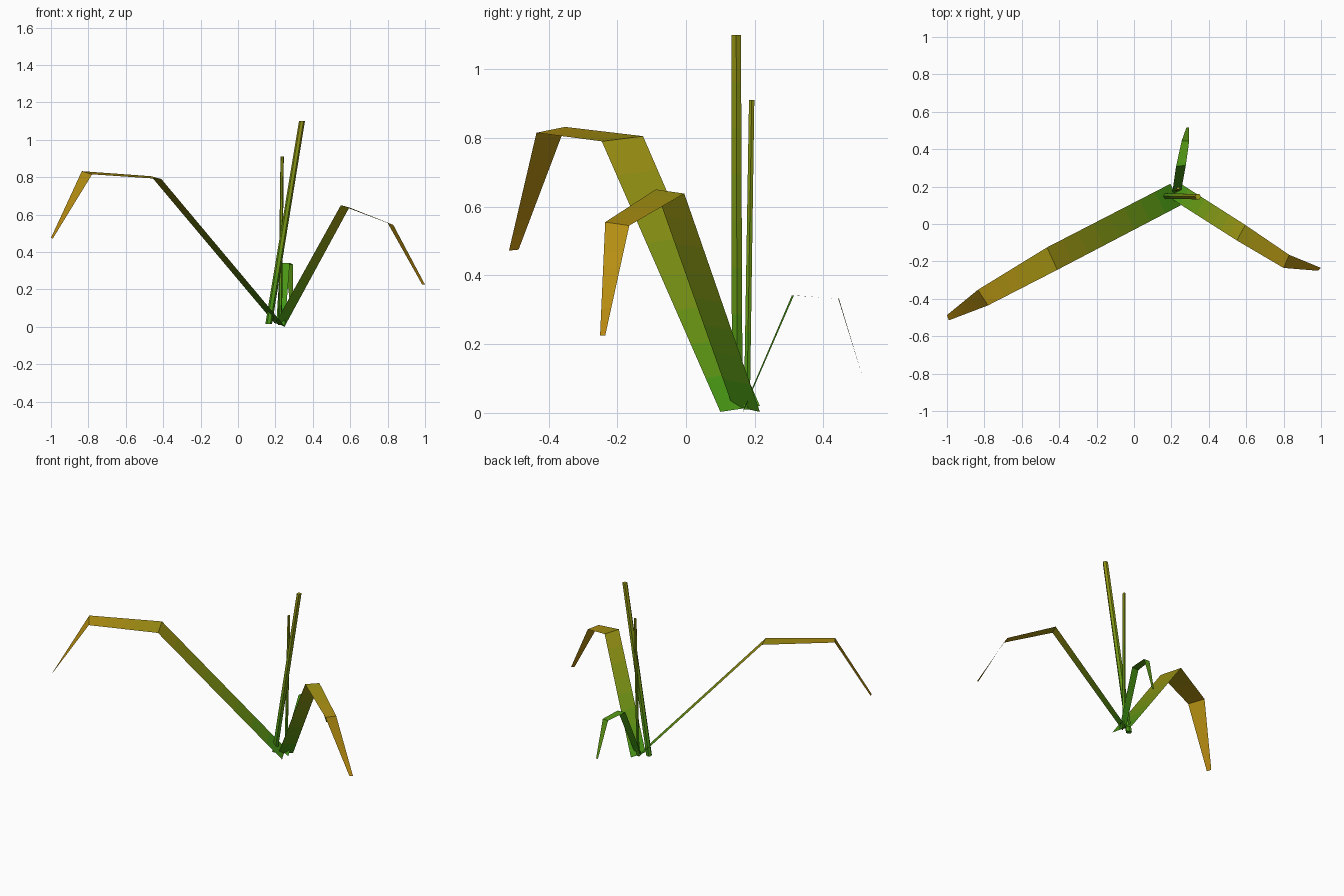
import bpy, bmesh, math
from mathutils import Vector

if "Cube" in bpy.data.objects:
    bpy.data.objects.remove(bpy.data.objects["Cube"])

GREEN = Vector((0.05, 0.32, 0.008))
AMBER = Vector((0.52, 0.27, 0.006))
SHADES, BANDS = 24, 8
palette = []
for i in range(SHADES):
    m = bpy.data.materials.new(f"leaf_shade_{i:02d}")
    c = GREEN.lerp(AMBER, i / (SHADES - 1))
    m.diffuse_color = (*c, 1)
    m.use_nodes = True
    m.node_tree.nodes["Principled BSDF"].inputs["Base Color"].default_value = m.diffuse_color
    palette.append(m)


def finish(name, bm):
    me = bpy.data.meshes.new(name)
    bm.to_mesh(me)
    bm.free()
    for m in palette:
        me.materials.append(m)
    bpy.context.collection.objects.link(bpy.data.objects.new(name, me))


def shade(t):
    return min(SHADES - 1, round(t * (SHADES - 1)))


def loft(name, rings, tints, closed=False):
    """Skin cross-sections, split in colour bands from green to amber."""
    bm = bmesh.new()
    rows, row_tint = [], []
    for k in range(len(rings) - 1):
        last = k == len(rings) - 2
        for s in range(BANDS + last):
            f = s / BANDS
            rows.append([bm.verts.new(Vector(a).lerp(Vector(b), f))
                         for a, b in zip(rings[k], rings[k + 1])])
            row_tint.append(tints[k] + (tints[k + 1] - tints[k]) * f)
    n = len(rings[0])
    for i in range(len(rows) - 1):
        a, b = rows[i], rows[i + 1]
        for j in range(n if closed else n - 1):
            q = (j + 1) % n
            face = bm.faces.new((a[j], a[q], b[q], b[j]))
            face.material_index = shade((row_tint[i] + row_tint[i + 1]) / 2)
    if closed:
        bm.faces.new(rows[0][::-1]).material_index = shade(tints[0])
        bm.faces.new(rows[-1]).material_index = shade(tints[-1])
    elif sum(f.normal.z * f.calc_area() for f in bm.faces if not f.normal_update()) < 0:
        bmesh.ops.reverse_faces(bm, faces=bm.faces[:])
    finish(name, bm)


def stem_ring(x, y, z, r, sides=6):
    return [(x + r * math.cos(math.tau * i / sides),
             y + r * math.sin(math.tau * i / sides), z) for i in range(sides)]


# drooping leaves: each pair is the two edges at a fold
loft("large_drooping_leaf", [
    [(0.25, 0.10, 0.003), (0.195, 0.215, 0.02)],
    [(-0.41, -0.245, 0.79), (-0.465, -0.125, 0.805)],
    [(-0.78, -0.435, 0.815), (-0.835, -0.352, 0.832)],
    [(-0.99, -0.515, 0.472), (-1.0, -0.487, 0.475)]], [0, 0.65, 0.85, 1])
loft("medium_drooping_leaf", [
    [(0.20, 0.135, 0.02), (0.25, 0.215, 0.003)],
    [(0.55, -0.088, 0.65), (0.595, -0.005, 0.638)],
    [(0.80, -0.235, 0.555), (0.83, -0.165, 0.545)],
    [(0.985, -0.25, 0.225), (1.0, -0.235, 0.225)]], [0, 0.6, 0.85, 1])
loft("small_drooping_leaf", [
    [(0.205, 0.17, 0.02), (0.25, 0.165, 0.0)],
    [(0.225, 0.308, 0.342), (0.277, 0.314, 0.342)],
    [(0.255, 0.445, 0.332), (0.295, 0.443, 0.332)],
    [(0.28, 0.515, 0.10), (0.293, 0.515, 0.10)]], [0, 0.06, 0.1, 0.15])

# upright stems
loft("tall_stem", [stem_ring(0.164, 0.149, 0.015, 0.018),
                   stem_ring(0.342, 0.146, 1.10, 0.016)], [0, 0.55], True)
loft("short_stem", [stem_ring(0.225, 0.177, 0.01, 0.010),
                    stem_ring(0.236, 0.191, 0.91, 0.009)], [0, 0.5], True)
